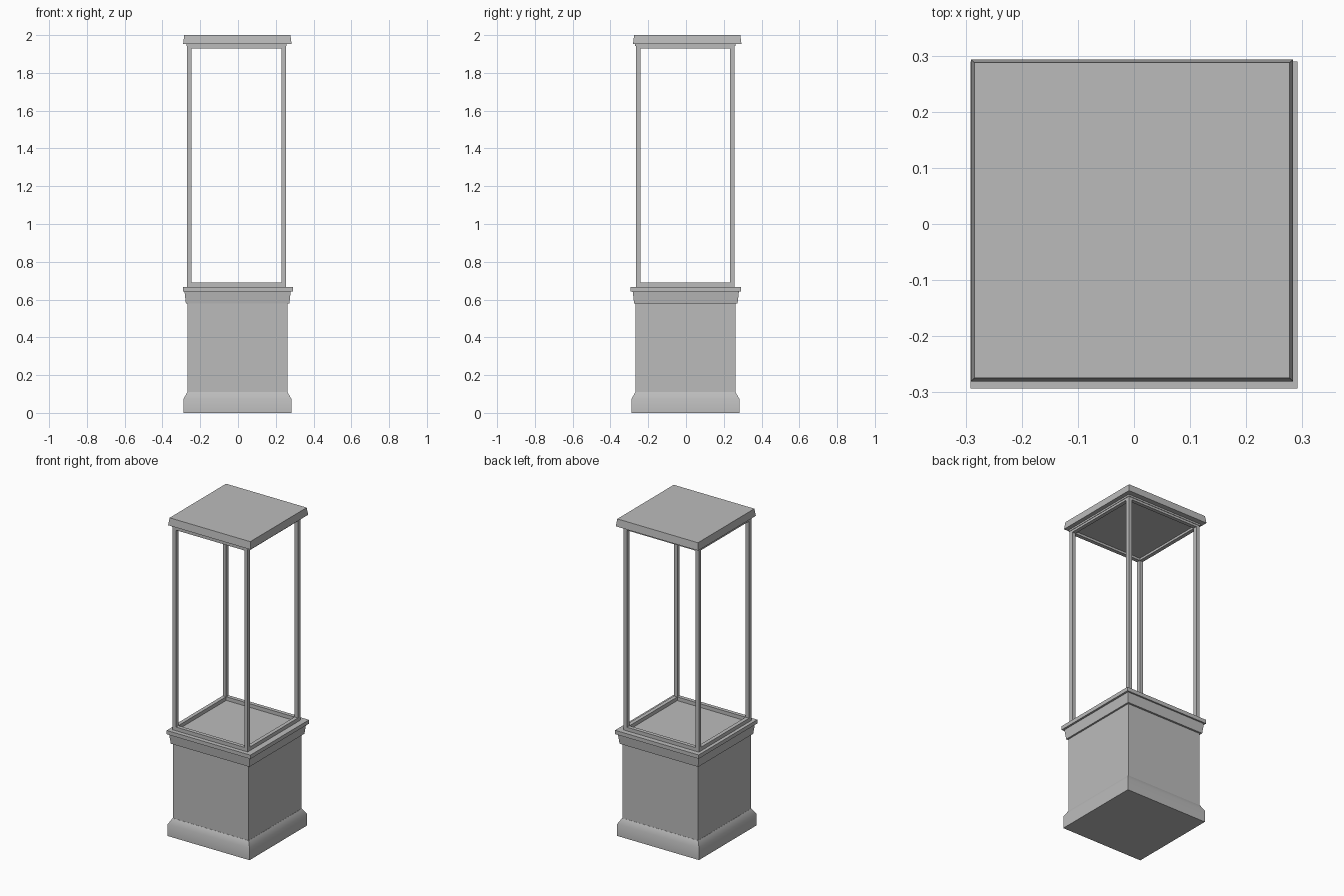
import bpy
import bmesh
from math import radians

cube = bpy.data.objects.get("Cube")
if cube:
    bpy.data.objects.remove(cube, do_unlink=True)

# Single painted grey finish
grey = bpy.data.materials.new("plain_grey")
grey.use_nodes = True
colour = (0.5, 0.5, 0.5, 1)
grey.diffuse_color = colour
grey.node_tree.nodes["Principled BSDF"].inputs["Base Color"].default_value = colour


def stack(name, profile, centre=(0, 0), smooth=False):
    """Closed square solid lofted through (half width, height) rings."""
    bm = bmesh.new()
    rings = []
    for half, z in profile:
        rings.append([bm.verts.new((centre[0] + sx * half, centre[1] + sy * half, z))
                      for sx, sy in ((-1, -1), (1, -1), (1, 1), (-1, 1))])
    for low, high in zip(rings, rings[1:]):
        for i in range(4):
            j = (i + 1) % 4
            bm.faces.new((low[i], low[j], high[j], high[i]))
    bm.faces.new(rings[0][::-1])
    bm.faces.new(rings[-1])
    return finish(name, bm, smooth)


def box(name, low, high):
    """Axis-aligned box between two opposite corners."""
    bm = bmesh.new()
    bmesh.ops.create_cube(bm, size=1)
    for v in bm.verts:
        v.co = [(a + b) / 2 + c * (b - a) for a, b, c in zip(low, high, v.co)]
    return finish(name, bm)


def finish(name, bm, smooth=False):
    mesh = bpy.data.meshes.new(name)
    bm.to_mesh(mesh)
    bm.free()
    mesh.materials.append(grey)
    obj = bpy.data.objects.new(name, mesh)
    bpy.context.collection.objects.link(obj)
    if smooth:
        bpy.ops.object.select_all(action="DESELECT")
        obj.select_set(True)
        bpy.context.view_layer.objects.active = obj
        bpy.ops.object.shade_smooth_by_angle(angle=radians(50))
    return obj


# Pedestal: flared skirting, plain body, sloped moulding and ledge
body_centre = (-0.003, -0.003)
stack("skirting", [(0.285, 0), (0.285, 0.075), (0.265, 0.11)], body_centre, smooth=True)
stack("pedestal_body", [(0.264, 0.1), (0.264, 0.6)], body_centre)
stack("moulding", [(0.274, 0.58), (0.281, 0.642)], (-0.002, -0.001))
stack("ledge", [(0.2915, 0.642), (0.2915, 0.666)], (0, -0.0015))

# Display frame: four corner posts joined by rails
cx, cy, outer, inner = -0.008, -0.004, 0.262, 0.238
floor, ceiling = 0.666, 1.945
for side, sx in (("right", -1), ("left", 1)):
    for end, sy in (("front", -1), ("back", 1)):
        box(f"{end}_{side}_post",
            (cx + min(sx * outer, sx * inner), cy + min(sy * outer, sy * inner), floor),
            (cx + max(sx * outer, sx * inner), cy + max(sy * outer, sy * inner), ceiling))

mid = (outer + inner) / 2
half = (outer - inner) / 2
for level, z0, z1 in (("bottom", floor, 0.689), ("top", 1.929, ceiling)):
    for s, end, side in ((-1, "front", "right"), (1, "back", "left")):
        x, y = cx + s * mid, cy + s * mid
        box(f"{level}_{end}_rail", (cx - inner, y - half, z0), (cx + inner, y + half, z1))
        box(f"{level}_{side}_rail", (x - half, cy - inner, z0), (x + half, cy + inner, z1))

# Roof: thin under-plate and slightly tapered cap
stack("roof_under_plate", [(0.265, 1.943), (0.265, 1.956)], (cx, cy))
stack("roof_cap", [(0.287, 1.954), (0.281, 2.0)], (-0.0035, 0.0065))
